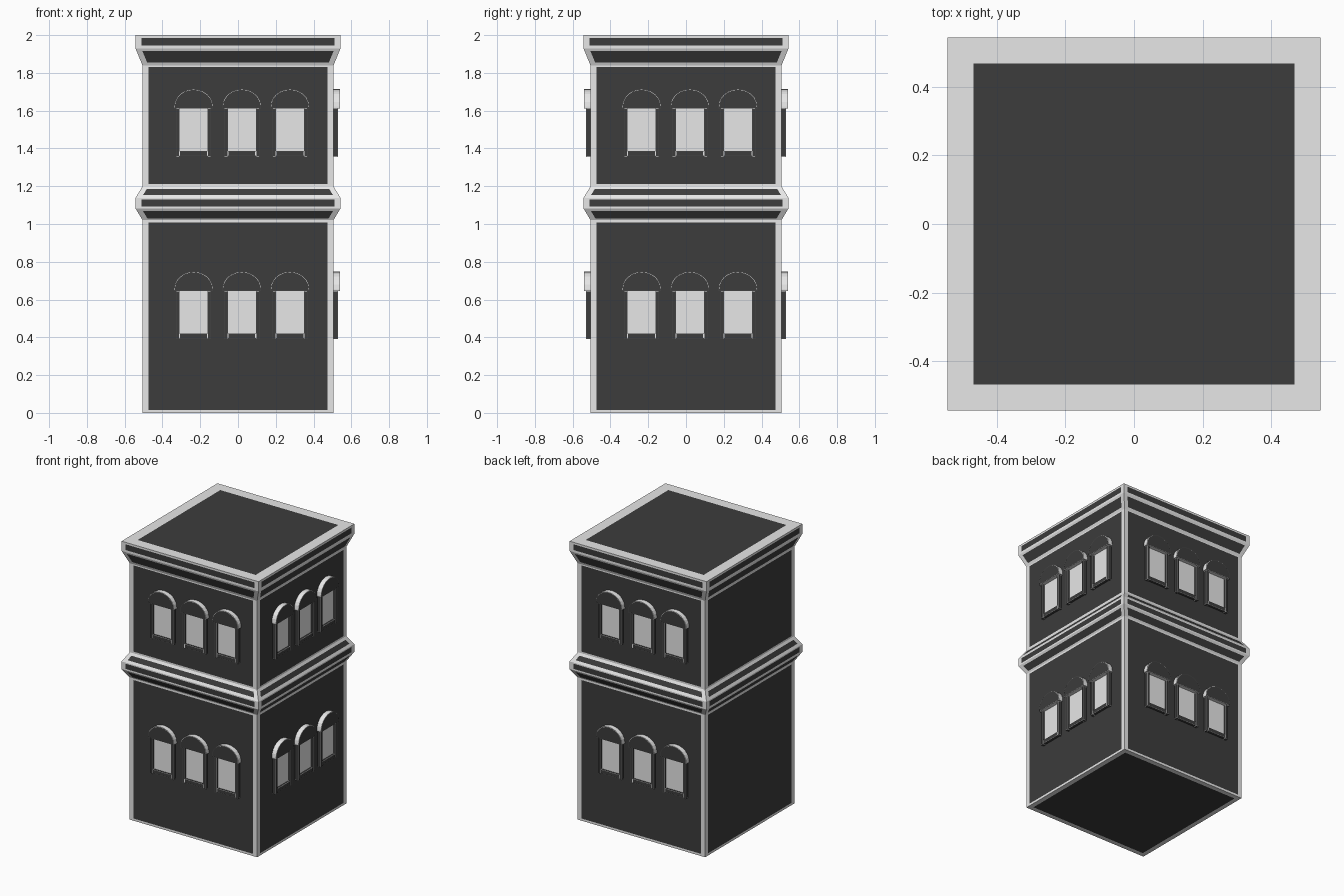
import bpy, bmesh, math
from mathutils import Vector

if "Cube" in bpy.data.objects:
    bpy.data.objects.remove(bpy.data.objects["Cube"])


def material(name, v):
    m = bpy.data.materials.new(name)
    m.diffuse_color = (v, v, v, 1)
    m.use_nodes = True
    m.node_tree.nodes["Principled BSDF"].inputs["Base Color"].default_value = m.diffuse_color
    return m


PALE = material("pale_trim", 0.8)
DARK = material("dark_panel", 0.045)


def finish(bm, name):
    me = bpy.data.meshes.new(name)
    bm.to_mesh(me)
    bm.free()
    me.materials.append(PALE)
    me.materials.append(DARK)
    return me


def place(me, name, loc=(0, 0, 0), rot=0):
    ob = bpy.data.objects.new(name, me)
    ob.location = loc
    ob.rotation_euler = (0, 0, rot)
    bpy.context.collection.objects.link(ob)


def framed_quad(bm, outer, inner):
    """Pale border around a dark inner quad, cut as faces."""
    o = [bm.verts.new(p) for p in outer]
    i = [bm.verts.new(p) for p in inner]
    for k in range(4):
        n = (k + 1) % 4
        bm.faces.new((o[k], o[n], i[n], i[k]))
    bm.faces.new(i).material_index = 1


def square(r, z):
    return [Vector((-r, -r, z)), Vector((r, -r, z)),
            Vector((r, r, z)), Vector((-r, r, z))]


# Tower shell: (z0, half width 0, z1, half width 1, dark strip bottom, dark strip top)
A, B = 0.505, 0.543
SECTIONS = [
    (0.00, A, 1.02, A, 0.016, 1.008),
    (1.02, A, 1.083, B, 1.03, 1.07),
    (1.083, B, 1.138, B, 1.093, 1.13),
    (1.138, B, 1.20, A, 1.154, 1.184),
    (1.20, A, 1.838, A, 1.212, 1.83),
    (1.838, A, 1.93, B, 1.855, 1.917),
    (1.93, B, 2.00, B, 1.945, 1.986),
]
bm = bmesh.new()
for z0, r0, z1, r1, za, zb in SECTIONS:
    lo, hi = square(r0, z0), square(r1, z1)
    for k in range(4):
        n = (k + 1) % 4
        along = (lo[n] - lo[k]).normalized() * 0.031
        ta, tb = (za - z0) / (z1 - z0), (zb - z0) / (z1 - z0)
        framed_quad(bm, (lo[k], lo[n], hi[n], hi[k]),
                    (lo[k].lerp(hi[k], ta) + along, lo[n].lerp(hi[n], ta) - along,
                     lo[n].lerp(hi[n], tb) - along, lo[k].lerp(hi[k], tb) + along))
framed_quad(bm, square(B, 2), square(0.468, 2))                    # roof
framed_quad(bm, square(A, 0)[::-1], square(0.472, 0)[::-1])        # underside
bmesh.ops.remove_doubles(bm, verts=bm.verts, dist=0.0001)
place(finish(bm, "tower_shell"), "tower_shell")


# Window parts, modelled on the front wall with z = 0 at the window's foot
def box(bm, x0, x1, y0, y1, z0, z1, edge=0.0):
    v = bmesh.ops.create_cube(bm, size=1)["verts"]
    for p in v:
        p.co = (x0 if p.co.x < 0 else x1, y0 if p.co.y < 0 else y1,
                z0 if p.co.z < 0 else z1)
    if edge:
        faces = list({f for p in v for f in p.link_faces})
        bmesh.ops.inset_individual(bm, faces=faces, thickness=edge)
        for f in faces:
            f.material_index = 1


bm = bmesh.new()
for x0, x1 in ((-0.093, -0.074), (0.074, 0.093)):                  # side posts
    box(bm, x0, x1, -0.530, -0.500, 0, 0.256, 0.004)
box(bm, -0.074, 0.074, -0.526, -0.500, 0.004, 0.03, 0.004)         # sill
box(bm, -0.074, 0.074, -0.512, -0.500, 0.03, 0.256)                # pane
# Arched hood: stilted half disc with pale rim and dark face
pts = [(0.103, 0.256)]
for k in range(13):
    a = math.pi * k / 12
    pts.append((0.103 * math.cos(a), 0.267 + 0.091 * math.sin(a)))
pts.append((-0.103, 0.256))
front = bm.faces.new([bm.verts.new((x, -0.539, z)) for x, z in pts])
back = bmesh.ops.extrude_face_region(bm, geom=[front], use_keep_orig=True)
for v in back["geom"]:
    if isinstance(v, bmesh.types.BMVert):
        v.co.y = -0.500
bmesh.ops.recalc_face_normals(bm, faces=bm.faces)
bmesh.ops.inset_region(bm, faces=[front], thickness=0.004)
front.material_index = 1
window = finish(bm, "arched_window")

# Three windows per floor on the front, right and back walls
for side, rot in (("front", 0), ("right", math.pi / 2), ("back", math.pi)):
    for floor, z in (("lower", 0.39), ("upper", 1.356)):
        for i, x in enumerate((-0.235, 0.02, 0.275)):
            place(window, f"{side}_{floor}_window_{i + 1}",
                  (x * math.cos(rot), x * math.sin(rot), z), rot)
